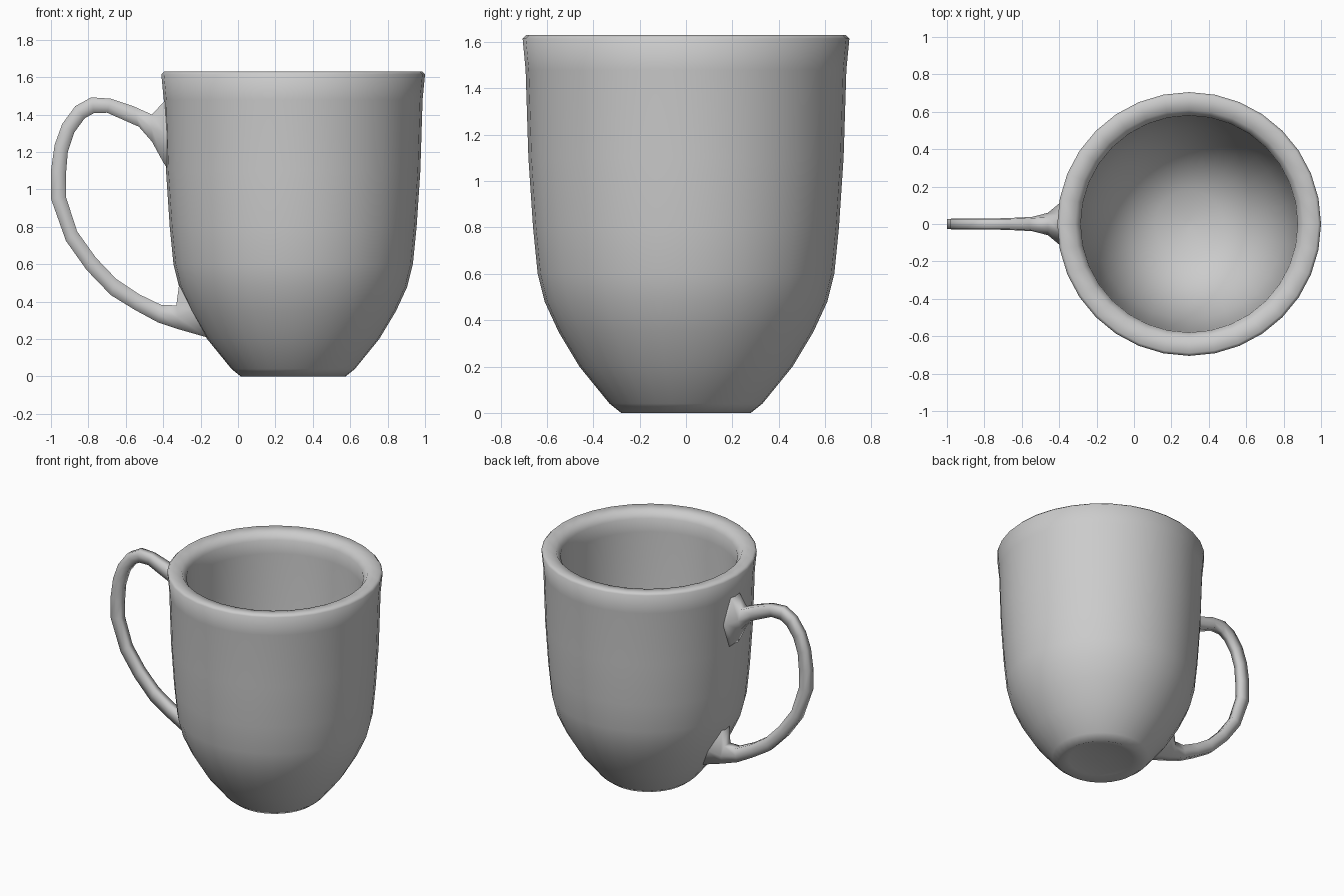
import bpy, bmesh, math

CX, SIDES = 0.295, 32


def finish(name, bm):
    bmesh.ops.recalc_face_normals(bm, faces=bm.faces)
    for f in bm.faces:
        f.smooth = True
    mesh = bpy.data.meshes.new(name)
    bm.to_mesh(mesh)
    bm.free()
    obj = bpy.data.objects.new(name, mesh)
    bpy.context.collection.objects.link(obj)
    return obj


def loft(name, rings):
    """Skin a list of closed rings and cap both ends."""
    bm = bmesh.new()
    loops = [[bm.verts.new(p) for p in ring] for ring in rings]
    n = len(loops[0])
    for a, b in zip(loops, loops[1:]):
        for i in range(n):
            j = (i + 1) % n
            bm.faces.new((a[i], a[j], b[j], b[i]))
    bm.faces.new(loops[0])
    bm.faces.new(loops[-1])
    return finish(name, bm)


# Cup: radius, height from underside, up the outside, over the rim, down inside
profile = [
    (0.02, 0.02), (0.22, 0.02), (0.28, 0.0), (0.33, 0.04), (0.46, 0.20),
    (0.55, 0.35), (0.61, 0.48), (0.64, 0.60), (0.66, 0.80), (0.68, 1.10),
    (0.692, 1.48), (0.705, 1.615), (0.69, 1.63), (0.61, 1.62), (0.58, 1.575),
    (0.578, 1.48), (0.57, 1.10), (0.55, 0.78), (0.51, 0.54), (0.43, 0.34),
    (0.32, 0.20), (0.18, 0.12), (0.02, 0.10)]
angles = [2 * math.pi * i / SIDES for i in range(SIDES)]
loft("cup_body", [[(CX + r * math.cos(a), r * math.sin(a), z) for a in angles]
                  for r, z in profile])

# Handle: outer x, z, inner x, z, half width, flatness of the outer/inner edges
sections = [
    (-0.365, 1.50, -0.355, 1.08, 0.125, 0.4),
    (-0.40, 1.465, -0.40, 1.145, 0.11, 0.45),
    (-0.46, 1.40, -0.46, 1.255, 0.06, 0.6),
    (-0.56, 1.445, -0.53, 1.335, 0.038, 0.8),
    (-0.68, 1.485, -0.70, 1.41, 0.031, 0.85),
    (-0.785, 1.492, -0.77, 1.408, 0.03, 0.85),
    (-0.87, 1.445, -0.82, 1.38, 0.03, 0.85),
    (-0.94, 1.35, -0.875, 1.305, 0.03, 0.85),
    (-0.98, 1.24, -0.91, 1.20, 0.03, 0.85),
    (-1.00, 1.10, -0.92, 1.08, 0.03, 0.85),
    (-1.00, 0.95, -0.92, 0.96, 0.03, 0.85),
    (-0.92, 0.725, -0.86, 0.775, 0.03, 0.85),
    (-0.81, 0.57, -0.76, 0.635, 0.03, 0.85),
    (-0.68, 0.435, -0.65, 0.52, 0.031, 0.85),
    (-0.55, 0.355, -0.53, 0.44, 0.033, 0.85),
    (-0.43, 0.29, -0.41, 0.382, 0.038, 0.8),
    (-0.31, 0.25, -0.33, 0.38, 0.06, 0.6),
    (-0.17, 0.21, -0.315, 0.49, 0.10, 0.45),
    (-0.12, 0.205, -0.28, 0.51, 0.11, 0.4)]
rings = []
for xo, zo, xi, zi, w, k in sections:
    xm, zm = (xo + xi) / 2, (zo + zi) / 2
    rings.append([(xo, -w * k, zo), (xo, w * k, zo), (xm, w, zm),
                  (xi, w * k, zi), (xi, -w * k, zi), (xm, -w, zm)])
loft("handle", rings)
